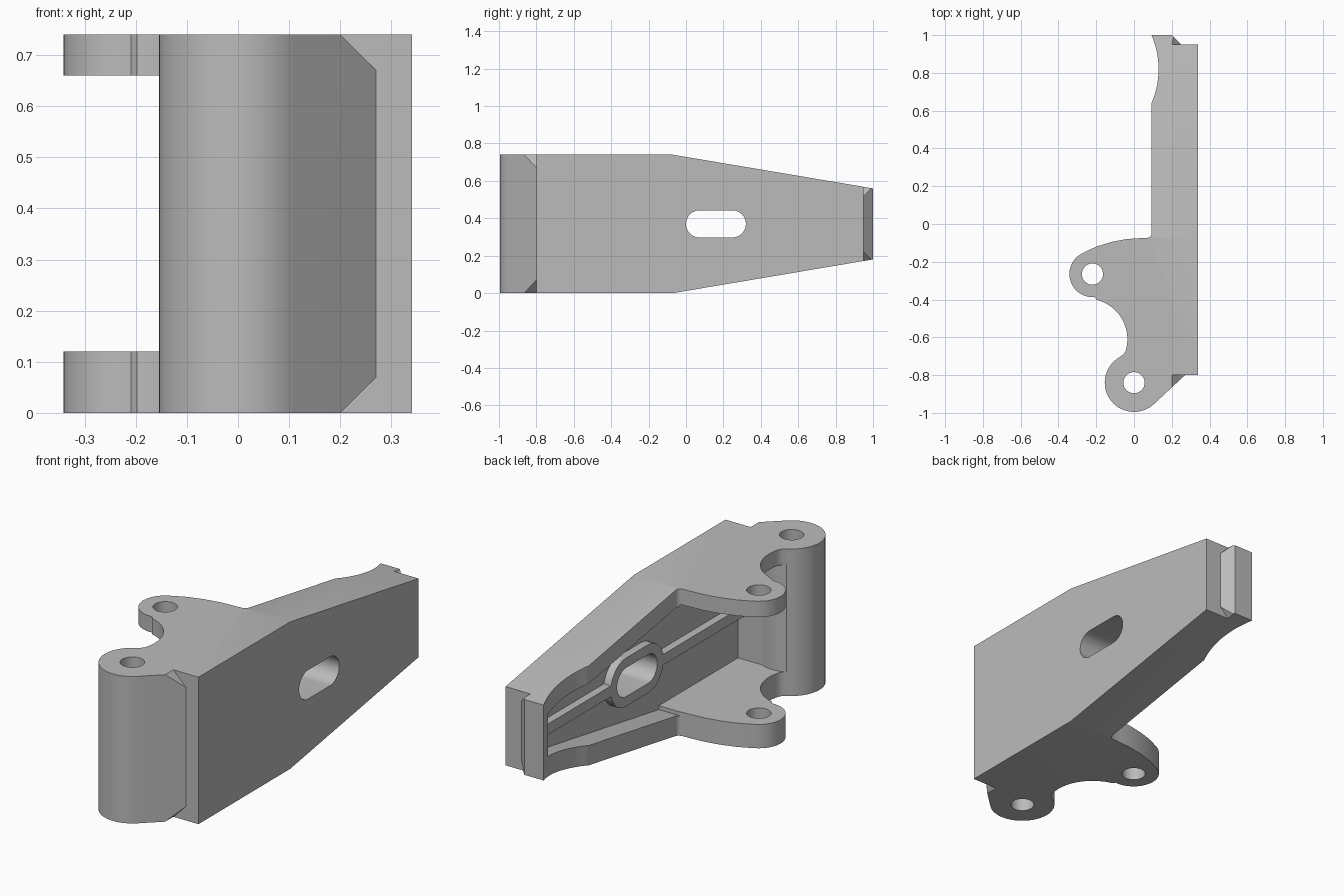
import bpy
import bmesh
from math import cos, sin, radians

if "Cube" in bpy.data.objects:
    bpy.data.objects.remove(bpy.data.objects["Cube"], do_unlink=True)

grey = bpy.data.materials.new("plain grey")
grey.use_nodes = True
grey.diffuse_color = (0.5, 0.5, 0.5, 1)
grey.node_tree.nodes["Principled BSDF"].inputs["Base Color"].default_value = (0.5, 0.5, 0.5, 1)

H = 0.74          # full height
MID = H / 2
INNER = 0.2       # inner face of the side plate
BARREL = (0, -0.84, 0.155)
LUG = (-0.22, -0.265, 0.122)
PIN = 0.056


def arc(cx, cy, r, start, end, steps):
    angles = [radians(start + (end - start) * i / steps) for i in range(steps + 1)]
    return [(cx + r * cos(a), cy + r * sin(a)) for a in angles]


def circle(cx, cy, r):
    return arc(cx, cy, r, 0, 360, 48)[:-1]


def stadium(cy, cz, half_length, r):
    d = half_length - r
    return arc(cy + d, cz, r, -90, 90, 20) + arc(cy - d, cz, r, 90, 270, 20)


def prism(name, outline, axis, low, high):
    """Extrude a closed outline along one axis."""
    place = {"x": lambda a, b, t: (t, a, b),
             "y": lambda a, b, t: (a, t, b),
             "z": lambda a, b, t: (a, b, t)}[axis]
    bm = bmesh.new()
    face = bm.faces.new([bm.verts.new(place(a, b, low)) for a, b in outline])
    grown = bmesh.ops.extrude_face_region(bm, geom=[face])["geom"]
    shift = place(0, 0, high - low)
    bmesh.ops.translate(bm, vec=shift, verts=[v for v in grown if isinstance(v, bmesh.types.BMVert)])
    bmesh.ops.recalc_face_normals(bm, faces=bm.faces)
    mesh = bpy.data.meshes.new(name)
    bm.to_mesh(mesh)
    bm.free()
    mesh.materials.append(grey)
    obj = bpy.data.objects.new(name, mesh)
    bpy.context.collection.objects.link(obj)
    return obj


def combine(obj, tool, operation):
    """Apply a boolean and discard the tool."""
    mod = obj.modifiers.new("bool", "BOOLEAN")
    mod.operation = operation
    mod.solver = "EXACT"
    mod.object = tool
    bpy.context.view_layer.objects.active = obj
    bpy.ops.object.modifier_apply(modifier=mod.name)
    bpy.data.objects.remove(tool, do_unlink=True)


# Plan outline: barrel nose, side plate, end tongue, hollowed rim, lug and throat
outline = arc(*BARREL, 120, 315, 26)
outline += [(0.27, -0.80), (0.34, -0.80), (0.34, 0.95), (0.25, 0.95), (INNER, 1.0)]
outline += arc(-0.326, 0.82, 0.456, 23.2, -23.2, 16)
outline += arc(0.07, -0.05, 0.023, 0, -80, 5)
outline += [(0.03, -0.075), (-0.04, -0.08), (-0.12, -0.095), (-0.2, -0.12), (-0.25, -0.143)]
outline += arc(*LUG, 118, 275, 24)
outline += arc(-0.25, -0.61, 0.215, 76, -18, 20)
outline += [(-0.056, -0.69)]
arm = prism("hinge_arm", outline, "z", 0, H)

# Tapered side profile
side = [(-1.1, 0), (-0.07, 0), (1.0, 0.18), (1.0, 0.56), (-0.07, H), (-1.1, H)]
side[2:4] = [(1.1, 0.197), (1.1, 0.543)]
combine(arm, prism("side_profile", side, "x", -1, 1), "INTERSECT")

# Hollow open toward the lugs, leaving the barrel whole
hollow = [(-0.70, 0.12), (-0.07, 0.12), (-0.07, 0.10), (0.93, 0.268),
          (0.93, 0.482), (-0.07, 0.65), (-0.07, 0.66), (-0.70, 0.66)]
cavity = prism("cavity", hollow, "x", -0.6, INNER)
combine(cavity, prism("barrel_keep", circle(*BARREL), "z", -0.1, H + 0.1), "DIFFERENCE")
combine(arm, cavity, "DIFFERENCE")

# Corner chamfers beside the plate, at both ends, above and below
for top, y0, y1 in ((H, -1.1, -0.80), (0.57, 0.95, 1.1)):
    corner = [(INNER, top), (INNER, 0.9), (0.5, 0.9), (0.5, top - 0.3)]
    for flip in (False, True):
        shape = [(x, H - z if flip else z) for x, z in corner]
        combine(arm, prism("chamfer", shape, "y", y0, y1), "DIFFERENCE")

# Pin holes
for cx, cy, r in (BARREL, LUG):
    combine(arm, prism("pin_hole", circle(cx, cy, PIN), "z", -0.1, H + 0.1), "DIFFERENCE")

# Raised boss and lengthwise rib on the inside of the plate
boss = prism("slot_boss_and_rib", stadium(0.16, MID, 0.21, 0.122), "x", 0.16, 0.21)
rib = [(-0.71, MID - 0.027), (0.94, MID - 0.027), (0.94, MID + 0.027), (-0.71, MID + 0.027)]
combine(boss, prism("rib", rib, "x", 0.16, 0.21), "UNION")

# Slot through plate and boss
for part in (arm, boss):
    combine(part, prism("slot", stadium(0.16, MID, 0.16, 0.0725), "x", 0.0, 0.5), "DIFFERENCE")

# Smooth rounded faces, keep edges sharp
for part in (arm, boss):
    bpy.ops.object.select_all(action="DESELECT")
    part.select_set(True)
    bpy.context.view_layer.objects.active = part
    bpy.ops.object.shade_smooth_by_angle(angle=radians(25))
